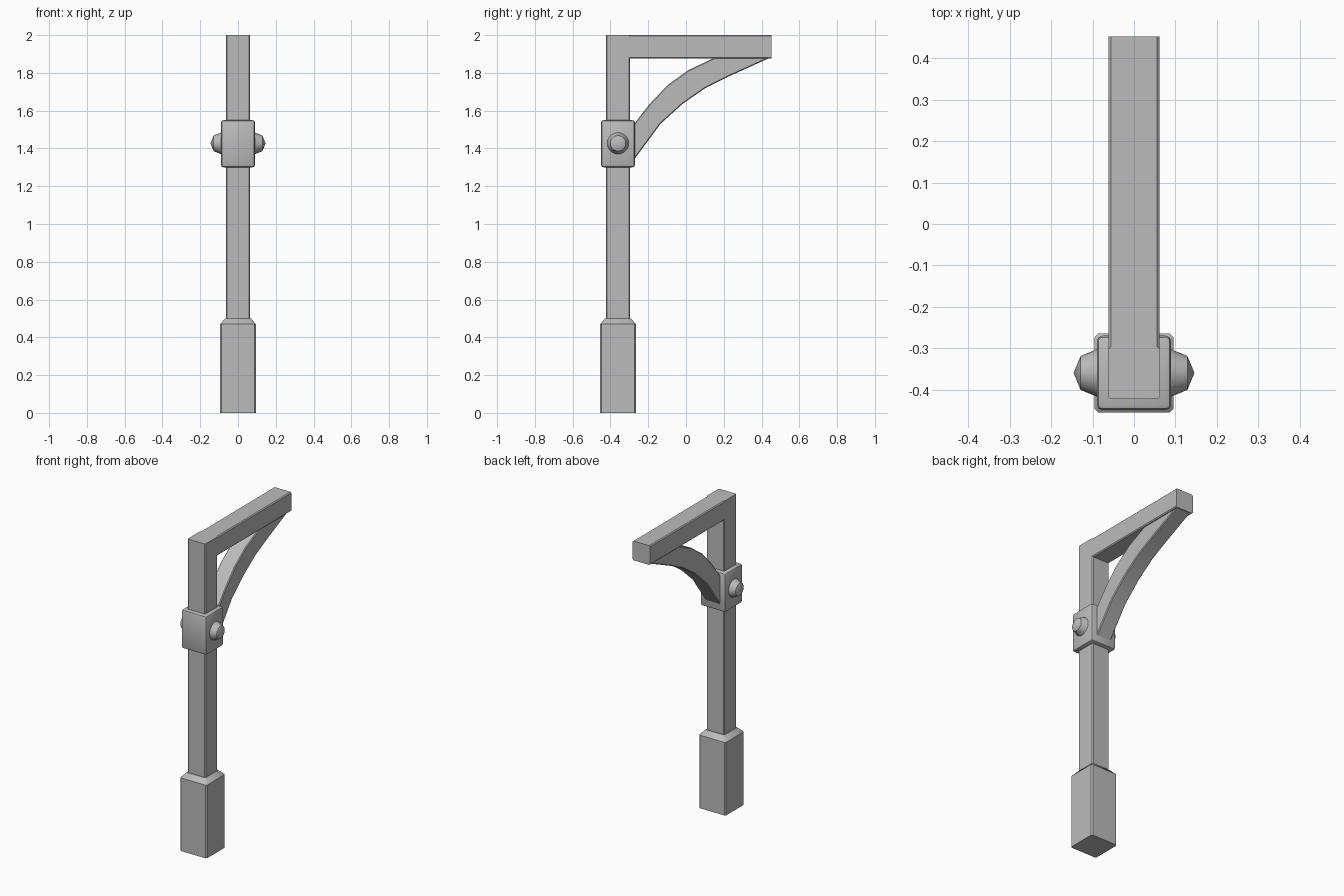
import bpy, bmesh, math
from mathutils import Matrix, Vector

cube = bpy.data.objects.get("Cube")
if cube:
    bpy.data.objects.remove(cube, do_unlink=True)

grey = bpy.data.materials.new("plain_grey")
grey.use_nodes = True
colour = (0.5, 0.5, 0.5, 1)
grey.diffuse_color = colour
grey.node_tree.nodes["Principled BSDF"].inputs["Base Color"].default_value = colour

POST_Y = -0.36


def finish(name, bm, bevel=0, segments=1):
    """Turn a bmesh into a shaded object with optional bevelled edges."""
    bmesh.ops.recalc_face_normals(bm, faces=bm.faces)
    if bevel:
        edges = [e for e in bm.edges if e.calc_face_angle(0) > math.radians(60)]
        bmesh.ops.bevel(bm, geom=edges, offset=bevel, segments=segments,
                        profile=0.5, affect='EDGES')
    mesh = bpy.data.meshes.new(name)
    bm.to_mesh(mesh)
    bm.free()
    mesh.materials.append(grey)
    obj = bpy.data.objects.new(name, mesh)
    bpy.context.collection.objects.link(obj)
    bpy.ops.object.select_all(action='DESELECT')
    obj.select_set(True)
    bpy.context.view_layer.objects.active = obj
    bpy.ops.object.shade_smooth_by_angle(angle=math.radians(35))
    return obj


def extrude_profile(points, direction):
    """Make a prism from a closed 3D outline."""
    bm = bmesh.new()
    face = bm.faces.new([bm.verts.new(p) for p in points])
    top = bmesh.ops.extrude_face_region(bm, geom=[face])
    verts = [v for v in top["geom"] if isinstance(v, bmesh.types.BMVert)]
    bmesh.ops.translate(bm, verts=verts, vec=direction)
    return bm


def chamfered_square(half, cut):
    """Square outline with clipped corners."""
    a, b = half, half - cut
    return [(a, -b), (a, b), (b, a), (-b, a), (-a, b), (-a, -b), (-b, -a), (b, -a)]


# Upright post
finish("post", extrude_profile(
    [(x, y + POST_Y, 0.4) for x, y in chamfered_square(0.063, 0.006)], (0, 0, 1.6)))

# Horizontal arm at the top
finish("top_beam", extrude_profile(
    [(x, -0.31, z + 1.938) for x, z in chamfered_square(0.062, 0.006)], (0, 0.763, 0)))

# Wide foot with a sloped shoulder
bm = bmesh.new()
rings = []
for half, z in ((0.095, 0), (0.095, 0.47), (0.067, 0.5)):
    rings.append([bm.verts.new((x, y + POST_Y, z)) for x, y in chamfered_square(half, 0.008)])
for low, high in zip(rings, rings[1:]):
    for i in range(len(low)):
        j = (i + 1) % len(low)
        bm.faces.new((low[i], low[j], high[j], high[i]))
bm.faces.new(rings[0])
bm.faces.new(rings[-1])
finish("foot", bm)

# Collar block around the post
bm = bmesh.new()
bmesh.ops.create_cube(bm, size=1)
bmesh.ops.scale(bm, verts=bm.verts, vec=(0.18, 0.18, 0.25))
bmesh.ops.translate(bm, verts=bm.verts, vec=(0, POST_Y, 1.425))
finish("collar", bm, 0.014, 2)

# Round studs on both sides of the collar
for side, x in (("left", 0.088), ("right", -0.088)):
    bm = bmesh.new()
    bmesh.ops.create_uvsphere(
        bm, u_segments=20, v_segments=4, radius=0.058,
        matrix=Matrix.Translation(Vector((x, POST_Y, 1.427))) @ Matrix.Rotation(math.pi / 2, 4, 'Y'))
    stud = finish(side + "_stud", bm)
    stud.data.shade_smooth()

# Curved brace between collar and beam
lower = [(-0.29, 1.32), (-0.135, 1.53), (-0.019, 1.635), (0.103, 1.72), (0.23, 1.783), (0.445, 1.88)]
upper = [(0.15, 1.88), (0.013, 1.815), (-0.098, 1.735), (-0.193, 1.635), (-0.29, 1.51)]
finish("curved_brace", extrude_profile(
    [(-0.052, y, z) for y, z in lower + upper], (0.104, 0, 0)), 0.005)
